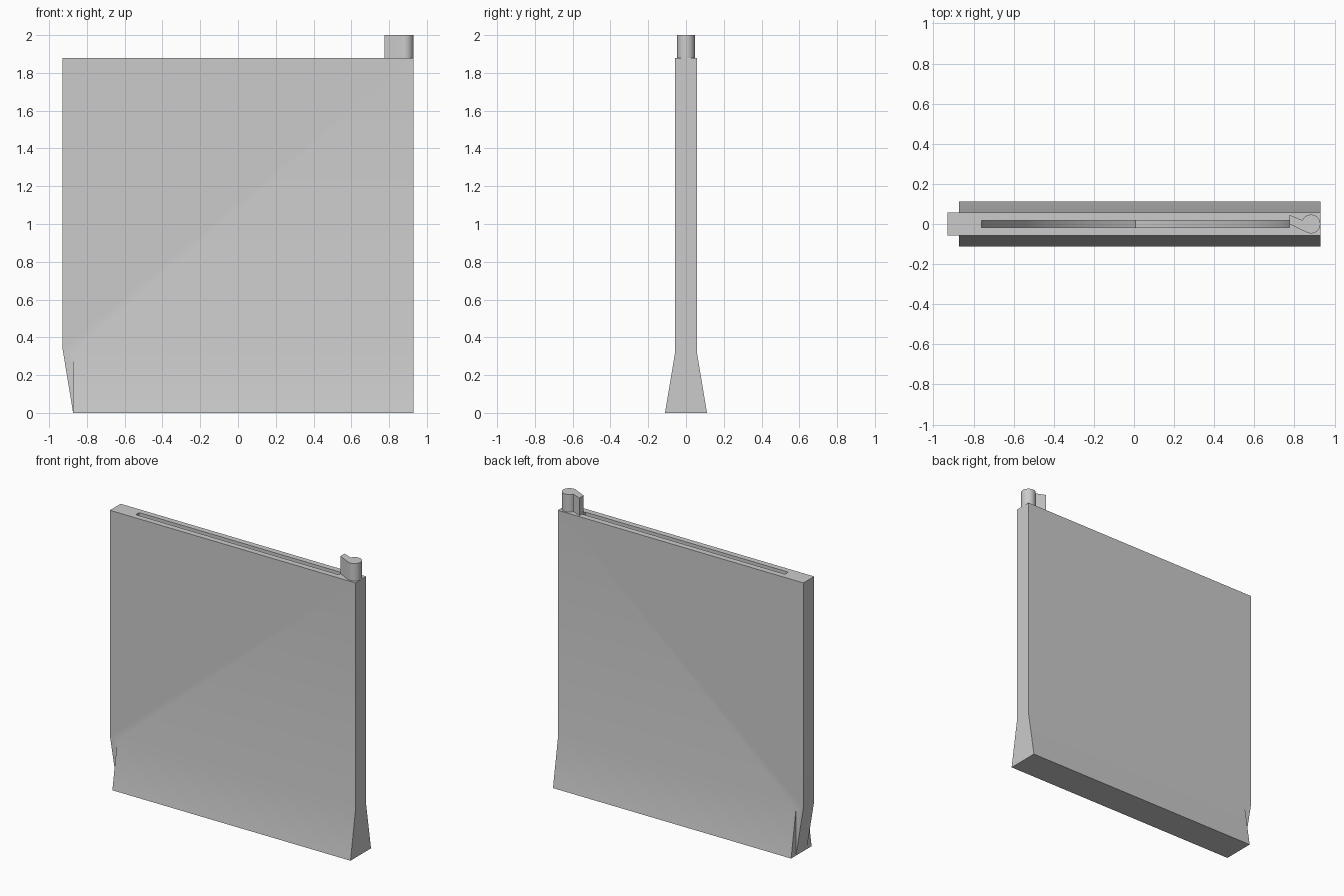
import bpy, bmesh, math
from mathutils import Vector

if "Cube" in bpy.data.objects:
    bpy.data.objects.remove(bpy.data.objects["Cube"])


def prism(name, outline, place, direction):
    """Extrude a 2D outline; place maps (a, b) to 3D."""
    bm = bmesh.new()
    face = bm.faces.new([bm.verts.new(place(a, b)) for a, b in outline])
    ext = bmesh.ops.extrude_face_region(bm, geom=[face])
    moved = [g for g in ext["geom"] if isinstance(g, bmesh.types.BMVert)]
    bmesh.ops.translate(bm, verts=moved, vec=Vector(direction))
    bmesh.ops.recalc_face_normals(bm, faces=bm.faces)
    mesh = bpy.data.meshes.new(name)
    bm.to_mesh(mesh)
    bm.free()
    obj = bpy.data.objects.new(name, mesh)
    bpy.context.collection.objects.link(obj)
    return obj


def boolean(target, other, operation):
    mod = target.modifiers.new(operation.title(), 'BOOLEAN')
    mod.operation, mod.object, mod.solver = operation, other, 'EXACT'
    bpy.context.view_layer.objects.active = target
    bpy.ops.object.modifier_apply(modifier=mod.name)
    bpy.data.objects.remove(other, do_unlink=True)


def smooth(obj):
    bpy.ops.object.select_all(action='DESELECT')
    obj.select_set(True)
    bpy.context.view_layer.objects.active = obj
    bpy.ops.object.shade_smooth_by_angle(angle=math.radians(25))


TOP, HALF, THICK = 1.88, 0.929, 0.058

# Upright panel with a slanted lower left corner
panel = prism("panel",
              [(-0.873, 0), (HALF, 0), (HALF, TOP), (-HALF, TOP), (-HALF, 0.34)],
              lambda x, z: (x, -THICK, z), (0, 2 * THICK, 0))

# Flared foot, shorter than the panel on the left
foot = prism("foot",
             [(-0.111, 0), (0.111, 0), (0.05, 0.368), (-0.05, 0.368)],
             lambda y, z: (-0.873, y, z), (HALF + 0.873, 0, 0))
boolean(panel, foot, 'UNION')

# Thin slot from the top, its floor two arcs meeting in a point
a, cx, steps = 0.768, 0.007, 24
radius = 2 * a
left = []
for i in range(steps + 1):
    t = math.radians(60) * i / steps
    left.append((a - radius * math.cos(t), TOP - radius * math.sin(t)))
right = [(-x, z) for x, z in reversed(left[:-1])]
outline = [(-a, TOP + 0.1)] + left + right + [(a, TOP + 0.1)]
slot = prism("slot_cutter", outline,
             lambda x, z: (x + cx, -0.018, z), (0, 0.036, 0))
slot.hide_render = True
boolean(panel, slot, 'DIFFERENCE')
smooth(panel)

# Keyed peg: round post with a slanted tail
px, pr = 0.882, 0.047
post = [(px + pr * math.cos(math.radians(d)), pr * math.sin(math.radians(d)))
        for d in range(-115, 156, 10)]
peg = prism("peg", post + [(0.838, 0.019), (0.775, 0.046), (0.775, 0.0)],
            lambda x, y: (x, y, TOP), (0, 0, 2.0 - TOP))
smooth(peg)
